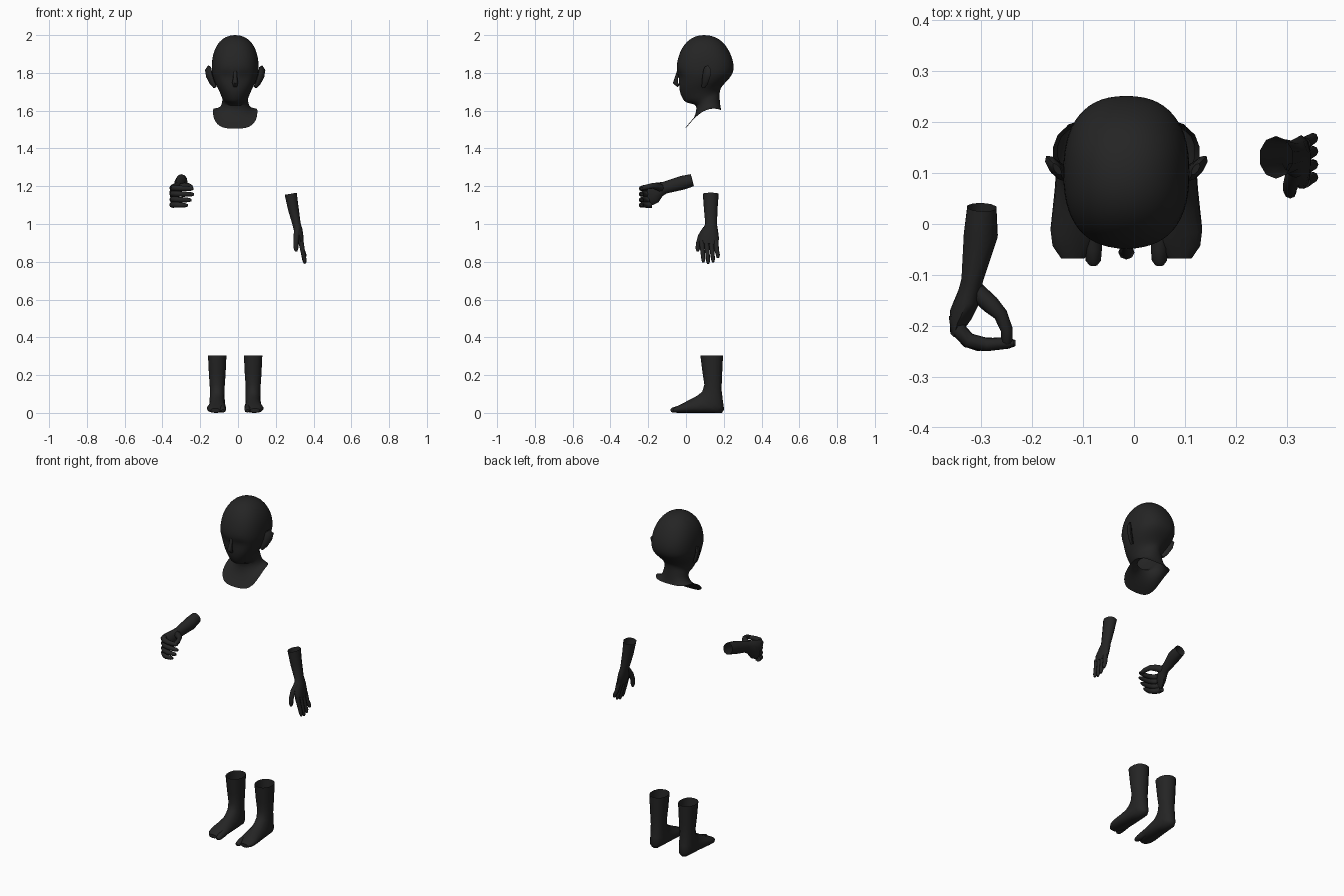
import bpy, bmesh, math
from mathutils import Vector as V

CX = -0.015  # centre line of head and feet
mat = bpy.data.materials.new("dark")
mat.diffuse_color = (0.018, 0.018, 0.018, 1)


def loft(name, rings, cap_start=False, cap_end=False, subsurf=0, angle=55):
    """Skin a list of closed point rings."""
    bm = bmesh.new()
    vs = [[bm.verts.new(p) for p in r] for r in rings]
    n = len(rings[0])
    for a, b in zip(vs, vs[1:]):
        for i in range(n):
            j = (i + 1) % n
            bm.faces.new((a[i], a[j], b[j], b[i]))
    if cap_start:
        bm.faces.new(vs[0])
    if cap_end:
        bm.faces.new(vs[-1])
    bmesh.ops.recalc_face_normals(bm, faces=bm.faces)
    me = bpy.data.meshes.new(name)
    bm.to_mesh(me)
    bm.free()
    ob = bpy.data.objects.new(name, me)
    bpy.context.collection.objects.link(ob)
    me.materials.append(mat)
    bpy.ops.object.select_all(action='DESELECT')
    ob.select_set(True)
    bpy.context.view_layer.objects.active = ob
    bpy.ops.object.shade_smooth_by_angle(angle=math.radians(angle))
    if subsurf:
        m = ob.modifiers.new("smooth", 'SUBSURF')
        m.levels = m.render_levels = subsurf
    return ob


def section(cx, front, back, w, e=2.0, arch=0.0, n=16):
    """Superellipse between a front and a back (y, z) point, half width w."""
    a, b = V((cx, *front)), V((cx, *back))
    mid, half = (a + b) / 2, (a - b) / 2
    out = []
    for i in range(n):
        t = 2 * math.pi * i / n
        c, s = math.cos(t), math.sin(t)
        c = math.copysign(abs(c) ** (2 / e), c)
        s = math.copysign(abs(s) ** (2 / e), s)
        out.append(mid + half * c + V((w * s, 0, arch * (1 - c * c))))
    return out


def tube(name, pts, radii, side, n=8, cap_start=False):
    """Elliptical tube along pts; radii are (along side, across)."""
    pts = [V(p) for p in pts]
    rings = []
    for i, (p, (ra, rb)) in enumerate(zip(pts, radii)):
        t = (pts[min(i + 1, len(pts) - 1)] - pts[max(i - 1, 0)]).normalized()
        u = V(side)
        u = (u - t * u.dot(t)).normalized()
        w = t.cross(u)
        rings.append([p + u * ra * math.cos(k * math.tau / n) + w * rb * math.sin(k * math.tau / n)
                      for k in range(n)])
    return loft(name, rings, cap_start, True)


# Head, neck and collar: front y,z / back y,z / half width / squareness / arch
head = [
    ((.085, 2.0), (.105, 2.0), .01, 2, 0),
    ((.045, 1.994), (.15, 1.994), .047, 2.1, 0),
    ((.003, 1.967), (.195, 1.967), .085, 2.2, 0),
    ((-.027, 1.925), (.225, 1.925), .110, 2.3, 0),
    ((-.043, 1.88), (.246, 1.88), .122, 2.4, 0),
    ((-.051, 1.84), (.254, 1.84), .125, 2.4, 0),
    ((-.05, 1.81), (.252, 1.81), .125, 2.4, 0),
    ((-.042, 1.785), (.244, 1.79), .121, 2.4, 0),
    ((-.038, 1.75), (.228, 1.768), .112, 2.3, 0),
    ((-.036, 1.72), (.208, 1.748), .100, 2.2, 0),
    ((-.032, 1.69), (.192, 1.73), .087, 2.0, 0),
    ((-.017, 1.66), (.183, 1.715), .077, 1.9, 0),
    ((-.004, 1.643), (.18, 1.70), .071, 1.9, 0),
    ((.028, 1.637), (.178, 1.688), .067, 2.0, 0),
    ((.055, 1.63), (.178, 1.672), .069, 2.0, 0),
    ((.055, 1.60), (.18, 1.645), .074, 2.1, 0),
    ((.045, 1.565), (.183, 1.62), .09, 2.3, .015),
    ((.02, 1.53), (.186, 1.607), .109, 2.8, .035),
    ((-.006, 1.504), (.188, 1.602), .118, 3.2, .045)]
rings = [section(CX, f, b, w, e, a, 28) for f, b, w, e, a in head]
for r in rings:  # eye sockets
    for p in r:
        if p.y < .06:
            d = ((abs(p.x - CX) - .048) / .024) ** 2 + ((p.z - 1.78) / .022) ** 2
            p.y += .014 * math.exp(-d)
loft("head_and_neck", rings, cap_start=True, subsurf=1)

# Nose
tube("nose", [(CX, -.04, 1.815), (CX, -.05, 1.775), (CX, -.056, 1.748), (CX, -.04, 1.728)],
     [(.008, .006), (.011, .009), (.016, .014), (.01, .006)], (1, 0, 0), cap_start=True)

for s, tag in ((-1, "right"), (1, "left")):
    # Ears
    tube("ear_" + tag,
         [(CX + s * x, y, z) for x, y, z in ((.106, .092, 1.724), (.122, .1, 1.75), (.137, .108, 1.785),
                                             (.142, .113, 1.815), (.136, .108, 1.834))],
         [(.01, .009), (.02, .012), (.025, .013), (.026, .012), (.014, .006)],
         (s * .6, .8, 0), cap_start=True)
    # Lower leg and foot
    leg = [
        (.095, (.076, .305), (.196, .305), .05),
        (.095, (.088, .21), (.191, .20), .045),
        (.095, (.097, .15), (.188, .125), .04),
        (.095, (.086, .112), (.195, .065), .04),
        (.095, (.062, .093), (.202, .018), .041),
        (.095, (.04, .08), (.19, 0), .042),
        (.096, (.01, .065), (.1, 0), .046),
        (.099, (-.02, .049), (.0, 0), .051),
        (.104, (-.045, .037), (-.04, 0), .042),
        (.105, (-.068, .024), (-.066, .002), .024)]
    loft("foot_" + tag, [section(CX + s * c, f, b, w, 2.2, 0, 14) for c, f, b, w in leg], cap_end=True)
    tube("big_toe_" + tag,
         [(CX + s * x, y, z) for x, y, z in ((.068, 0, .026), (.065, -.05, .018), (.065, -.072, .014),
                                             (.065, -.081, .012))],
         [(.018, .022), (.017, .017), (.015, .013), (.008, .007)], (1, 0, 0))

# Hanging arm (left): forearm and palm
tube("left_forearm",
     [(.279, .131, 1.16), (.293, .131, 1.08), (.31, .133, 1.0), (.318, .13, .97), (.327, .122, .93),
      (.335, .12, .893)],
     [(.042, .034), (.036, .03), (.031, .023), (.04, .024), (.053, .021), (.05, .014)], (0, 1, 0), 10)
for i, (y0, y1, tip) in enumerate(((.083, .092, .797), (.108, .117, .79), (.133, .143, .798), (.157, .169, .82))):
    tube("left_finger_%d" % (i + 1),
         [(.333, y0, .91), (.342, (y0 + y1) / 2, .86), (.352, y1, tip + .015), (.355, y1, tip)],
         [(.014, .014), (.012, .012), (.0105, .0105), (.006, .006)], (0, 1, 0))
tube("left_thumb",
     [(.316, .107, .975), (.309, .08, .935), (.306, .066, .90), (.307, .062, .87), (.308, .062, .855)],
     [(.018, .017), (.017, .016), (.0125, .0135), (.012, .012), (.006, .006)], (0, 1, 0))

# Gripping arm (right): forearm and palm
tube("right_forearm",
     [(-.299, .033, 1.232), (-.301, -.02, 1.218), (-.318, -.11, 1.193), (-.323, -.14, 1.183),
      (-.337, -.17, 1.163), (-.347, -.2, 1.148)],
     [(.033, .03), (.037, .035), (.032, .022), (.039, .025), (.055, .024), (.054, .014)], (0, 0, 1), 10)
for i, (z, dx) in enumerate(((1.19, 0), (1.16, .003), (1.13, -.01), (1.102, -.03))):
    tube("right_finger_%d" % (i + 1),
         [(-.347, -.18, z), (-.345, -.208, z), (-.325, -.229, z), (-.29 + dx / 2, -.237, z - .002),
          (-.25 + dx, -.234, z - .003), (-.236 + dx, -.234, z - .003)],
         [(.016, .017), (.0165, .016), (.015, .015), (.014, .013), (.0115, .011), (.006, .006)], (0, 0, 1))
tube("right_thumb",
     [(-.312, -.13, 1.19), (-.282, -.158, 1.2), (-.262, -.178, 1.202), (-.25, -.208, 1.196),
      (-.25, -.23, 1.19), (-.25, -.238, 1.188)],
     [(.022, .018), (.019, .018), (.015, .014), (.013, .012), (.012, .011), (.007, .006)], (0, 0, 1))
